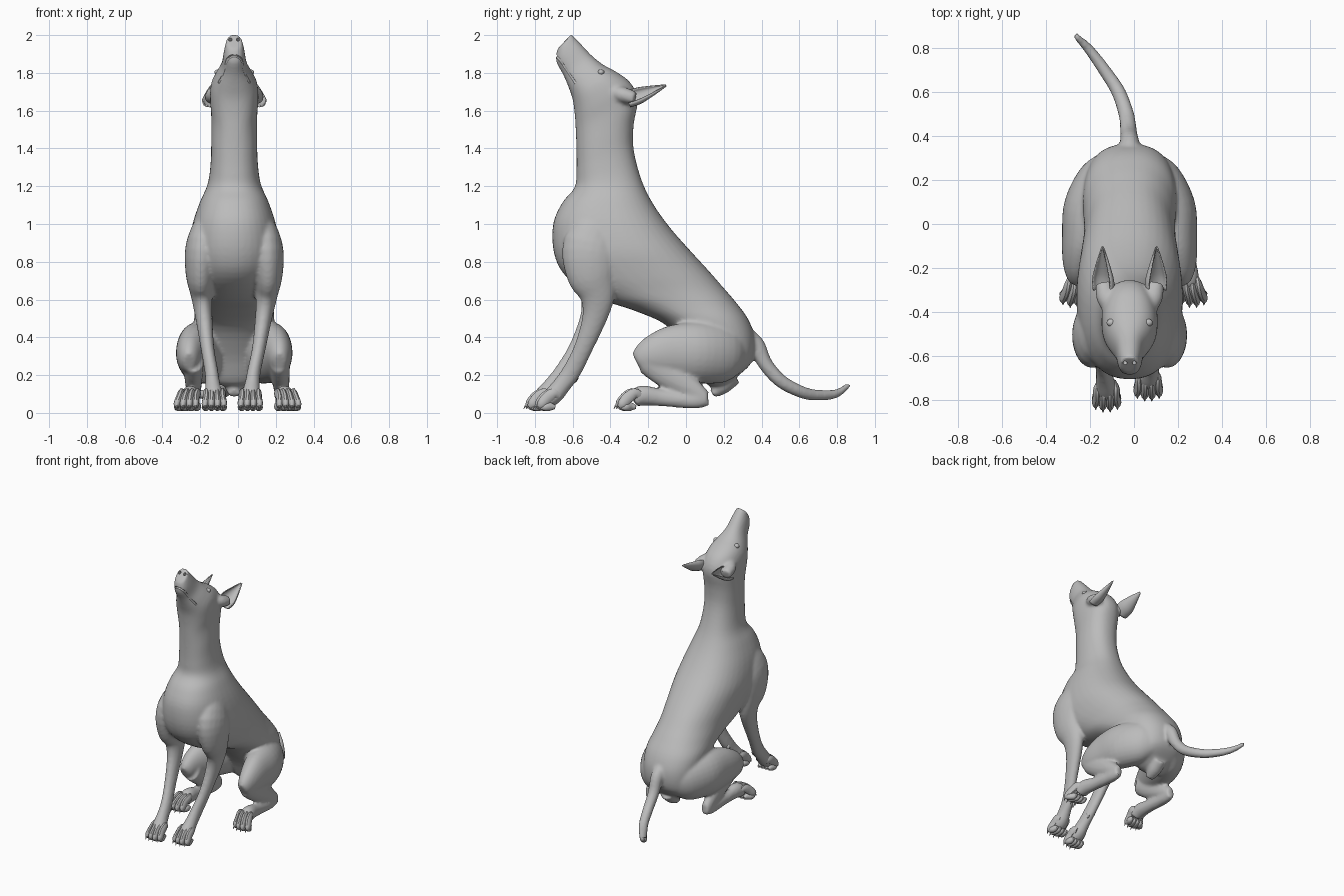
import bpy, bmesh, math
from mathutils import Vector

if "Cube" in bpy.data.objects:
    bpy.data.objects.remove(bpy.data.objects["Cube"])

CX = -0.02  # plane of symmetry of the body

grey = bpy.data.materials.new("plain grey")
grey.use_nodes = True
grey.diffuse_color = (0.5, 0.5, 0.5, 1)
grey.node_tree.nodes["Principled BSDF"].inputs["Base Color"].default_value = (0.5, 0.5, 0.5, 1)


def spline(rows, steps):
    """Catmull-Rom through rows of numbers."""
    out = []
    for i in range(len(rows) - 1):
        p0, p1 = rows[max(i - 1, 0)], rows[i]
        p2, p3 = rows[i + 1], rows[min(i + 2, len(rows) - 1)]
        for k in range(steps):
            t = k / steps
            out.append([0.5 * (2 * b + (c - a) * t + (2 * a - 5 * b + 4 * c - d) * t * t
                               + (3 * b - a - 3 * c + d) * t ** 3)
                        for a, b, c, d in zip(p0, p1, p2, p3)])
    out.append(list(rows[-1]))
    return out


def finish(name, bm):
    bmesh.ops.recalc_face_normals(bm, faces=bm.faces)
    mesh = bpy.data.meshes.new(name)
    bm.to_mesh(mesh)
    bm.free()
    mesh.materials.append(grey)
    ob = bpy.data.objects.new(name, mesh)
    bpy.context.collection.objects.link(ob)
    return ob


def add_loft(bm, rings, n=24, power=1.0):
    """Closed skin over ellipses (centre, half axis, half axis); power < 1 squares them."""
    def bend(value):
        return math.copysign(abs(value) ** power, value)
    loops = []
    for c, u, v in rings:
        loops.append([bm.verts.new(c + u * bend(math.cos(2 * math.pi * k / n))
                                   + v * bend(math.sin(2 * math.pi * k / n))) for k in range(n)])
    for a, b in zip(loops, loops[1:]):
        for k in range(n):
            bm.faces.new((a[k], a[(k + 1) % n], b[(k + 1) % n], b[k]))
    bm.faces.new(loops[0][::-1])
    bm.faces.new(loops[-1])


def add_tube(bm, rows, n=20, steps=4, ref=(1, 0, 0)):
    """Tube through rows of (x, y, z, side radius, depth radius)."""
    rows = spline(rows, steps)
    pts = [Vector(r[:3]) for r in rows]
    rings = []
    for i, r in enumerate(rows):
        t = (pts[min(i + 1, len(pts) - 1)] - pts[max(i - 1, 0)]).normalized()
        s = Vector(ref)
        s = (s - t * s.dot(t)).normalized()
        rings.append((pts[i], s * max(r[3], 0.001), t.cross(s) * max(r[4], 0.001)))
    add_loft(bm, rings, n)


def tube(name, rows, **kw):
    bm = bmesh.new()
    add_tube(bm, rows, **kw)
    return finish(name, bm)


def smooth(ob, angle=45):
    bpy.ops.object.select_all(action='DESELECT')
    ob.select_set(True)
    bpy.context.view_layer.objects.active = ob
    bpy.ops.object.shade_smooth_by_angle(angle=math.radians(angle))


# Head, neck and trunk: back y, z, front y, z, half width
trunk = [(-.606, 2.006, -.682, 1.925, .042), (-.558, 1.955, -.688, 1.862, .055),
         (-.497, 1.89, -.65, 1.79, .068), (-.436, 1.842, -.621, 1.722, .1),
         (-.368, 1.805, -.6, 1.659, .123), (-.294, 1.748, -.589, 1.579, .128),
         (-.255, 1.659, -.584, 1.5, .122), (-.277, 1.526, -.58, 1.394, .122),
         (-.277, 1.394, -.58, 1.277, .124), (-.236, 1.235, -.59, 1.192, .14),
         (-.178, 1.113, -.655, 1.113, .183), (-.093, .991, -.704, .996, .222),
         (.007, .876, -.697, .837, .242), (.118, .755, -.628, .715, .23),
         (.192, .67, -.455, .604, .213), (.261, .59, -.27, .54, .208),
         (.33, .495, -.1, .46, .212), (.365, .387, .02, .307, .195),
         (.349, .27, .1, .159, .16), (.275, .196, .18, .138, .07)]
rings = []
for ya, za, yb, zb, w in spline(trunk, 4):
    a, b = Vector((CX, ya, za)), Vector((CX, yb, zb))
    rings.append(((a + b) / 2, (a - b) / 2, Vector((w, 0, 0))))
bm = bmesh.new()
add_loft(bm, rings, 40, power=.88)
body = finish("body", bm)
skin = [body]

# Tail and the tuck under the rump
skin.append(tube("tail", [(-.02, .3, .42, .05, .05), (-.02, .37, .36, .044, .047),
                          (-.025, .42, .26, .039, .039), (-.035, .5, .17, .036, .036),
                          (-.07, .6, .115, .033, .033), (-.12, .68, .095, .03, .03),
                          (-.2, .79, .1, .024, .024), (-.27, .862, .148, .014, .014)]))
skin.append(tube("rump_tuck", [(CX, .24, .2, .06, .06), (CX, .19, .14, .05, .045),
                               (CX, .14, .1, .03, .022)]))

foreleg = [(.12, -.42, 1.05, .06, .1), (.165, -.5, .89, .09, .15), (.178, -.5, .74, .08, .135),
           (.172, -.47, .62, .057, .095), (.155, -.485, .5, .045, .066), (.13, -.545, .34, .036, .05),
           (.105, -.605, .22, .036, .05), (.095, -.655, .15, .04, .048),
           (.088, -.7, .095, .05, .05), (.085, -.74, .06, .05, .04)]
thigh = [(.07, .29, .3, .06, .09), (.12, .21, .31, .11, .15), (.18, .07, .32, .122, .163),
         (.215, -.07, .32, .095, .145), (.235, -.17, .305, .072, .11), (.24, -.24, .28, .048, .072),
         (.24, -.262, .27, .028, .045)]
shank = [(.235, -.2, .28, .055, .078), (.24, -.1, .21, .05, .08),
         (.245, .03, .125, .04, .058), (.245, .1, .075, .033, .04)]
hind_foot = [(.245, .118, .07, .028, .034), (.248, .06, .067, .036, .044), (.25, 0, .066, .035, .042),
             (.255, -.13, .08, .037, .045), (.262, -.23, .092, .048, .054), (.266, -.28, .07, .05, .045)]


def paw_toes(name, x, y, turn):
    """Four arched toes, each ending in a claw."""
    bm = bmesh.new()
    for k in (-1.5, -0.5, 0.5, 1.5):
        back = 0.012 * (abs(k) - 0.5)
        fx = x + k * .028
        tip = fx + k * .005 + turn
        add_tube(bm, [(x + k * .02, y + .08, .09, .015, .024), (fx, y + .04 + back, .102, .018, .03),
                      (fx + turn * .6, y + .005 + back, .08, .02, .031),
                      (tip, y - .025 + back, .046, .018, .027),
                      (tip, y - .042 + back, .032, .008, .012)], n=10, steps=3)
        add_tube(bm, [(tip, y - .028 + back, .046, .007, .008), (tip, y - .048 + back, .036, .005, .006),
                      (tip, y - .057 + back, .02, .001, .001)], n=6, steps=2)
        # toe pad
        add_tube(bm, [(fx, y + .06, .03, .008, .01), (fx, y + .03, .034, .019, .024),
                      (tip, y - .01 + back, .03, .018, .02), (tip, y - .03 + back, .026, .007, .008)],
                 n=10, steps=2)
    smooth(finish(name, bm))


# Legs: the right foreleg reaches a little further forward
for s, side in ((1, "left"), (-1, "right")):
    def place(rows, reach=0, spread=0):
        out = []
        for x, y, z, a, b in rows:
            f = max(0, min(1, (.62 - z) / .5))
            out.append((CX + s * (x + spread * f), y + reach * f, z, a, b))
        return out
    reach, spread = (0, 0) if s > 0 else (-.05, .02)
    skin.append(tube(side + "_foreleg", place(foreleg, reach, spread)))
    hs = .005 if s > 0 else -.03
    skin.append(tube(side + "_thigh", place(thigh), n=28))
    skin.append(tube(side + "_shank", place(shank, 0, hs)))
    skin.append(tube(side + "_hind_foot", place(hind_foot, 0, hs)))
    paw_toes(side + "_fore_toes", CX + s * (.085 + spread), -.752 + reach, 0)
    paw_toes(side + "_hind_toes", CX + s * (.266 + hs), -.325, s * .018)
    # dewclaw behind the wrist
    smooth(tube(side + "_dewclaw",
                [(CX + s * (.08 + spread), -.59 + reach, .21, .012, .014),
                 (CX + s * (.078 + spread), -.58 + reach, .185, .011, .012),
                 (CX + s * (.078 + spread), -.59 + reach, .16, .003, .003)], n=8))

    # Root of the ear, blended into the skull
    skin.append(tube(side + "_ear_root", [(CX + s * .08, -.4, 1.7, .03, .03),
                                          (CX + s * .105, -.34, 1.685, .045, .042),
                                          (CX + s * .118, -.27, 1.665, .04, .035)]))
    # Ear: a tapering open shell
    base, tip = Vector((CX + s * .12, -.31, 1.66)), Vector((CX + s * .123, -.106, 1.734))
    axis = (tip - base).normalized()
    out = Vector((s * .6, -.3, .7))
    out = (out - axis * out.dot(axis)).normalized()
    across = axis.cross(out)
    bm = bmesh.new()
    rows = []
    for t, r in spline([(0, .05), (.25, .053), (.5, .04), (.8, .019), (1, .003)], 3):
        c = base.lerp(tip, t)
        rows.append([bm.verts.new(c - out * r * .7 * math.cos(a) + across * r * math.sin(a))
                     for a in [math.radians(-110 + 22 * k) for k in range(11)]])
    for a, b in zip(rows, rows[1:]):
        for k in range(10):
            bm.faces.new((a[k], a[k + 1], b[k + 1], b[k]))
    ear = finish(side + "_ear", bm)
    mod = ear.modifiers.new("thickness", 'SOLIDIFY')
    mod.thickness, mod.offset = .007, 0
    smooth(ear)

    # Eye
    bm = bmesh.new()
    bmesh.ops.create_uvsphere(bm, u_segments=16, v_segments=10, radius=.02)
    eye = finish(side + "_eye", bm)
    eye.location = (CX + s * .083, -.45, 1.803)
    eye.scale = (1.1, .9, .8)
    smooth(eye)

# Fuse trunk, tail and legs into one smooth skin
bpy.ops.object.select_all(action='DESELECT')
for ob in skin:
    ob.select_set(True)
bpy.context.view_layer.objects.active = body
bpy.ops.object.join()
mod = body.modifiers.new("fuse", 'REMESH')
mod.mode, mod.voxel_size = 'VOXEL', .01
mod = body.modifiers.new("soften", 'SMOOTH')
mod.factor, mod.iterations = .5, 8

# Mouth line and nostrils, cut into the muzzle
bm = bmesh.new()
half = [(.085, -.585, 1.746), (.058, -.628, 1.805), (.04, -.67, 1.868)]
path = half + [(0, -.689, 1.892)] + [(-x, y, z) for x, y, z in reversed(half)]
add_tube(bm, [(CX + x, y, z, .008, .008) for x, y, z in path], n=8, ref=(0, 1, 0))
for s in (1, -1):
    add_tube(bm, [(CX + s * .022, -.655, 1.997, .011, .014), (CX + s * .02, -.617, 1.962, .008, .01)], n=12)
cutter = finish("muzzle_cutter", bm)
cutter.hide_render = True
mod = body.modifiers.new("muzzle", 'BOOLEAN')
mod.operation, mod.solver, mod.object = 'DIFFERENCE', 'EXACT', cutter
bpy.context.view_layer.objects.active = body
for m in [m.name for m in body.modifiers]:
    bpy.ops.object.modifier_apply(modifier=m)
bpy.data.objects.remove(cutter)
smooth(body)
